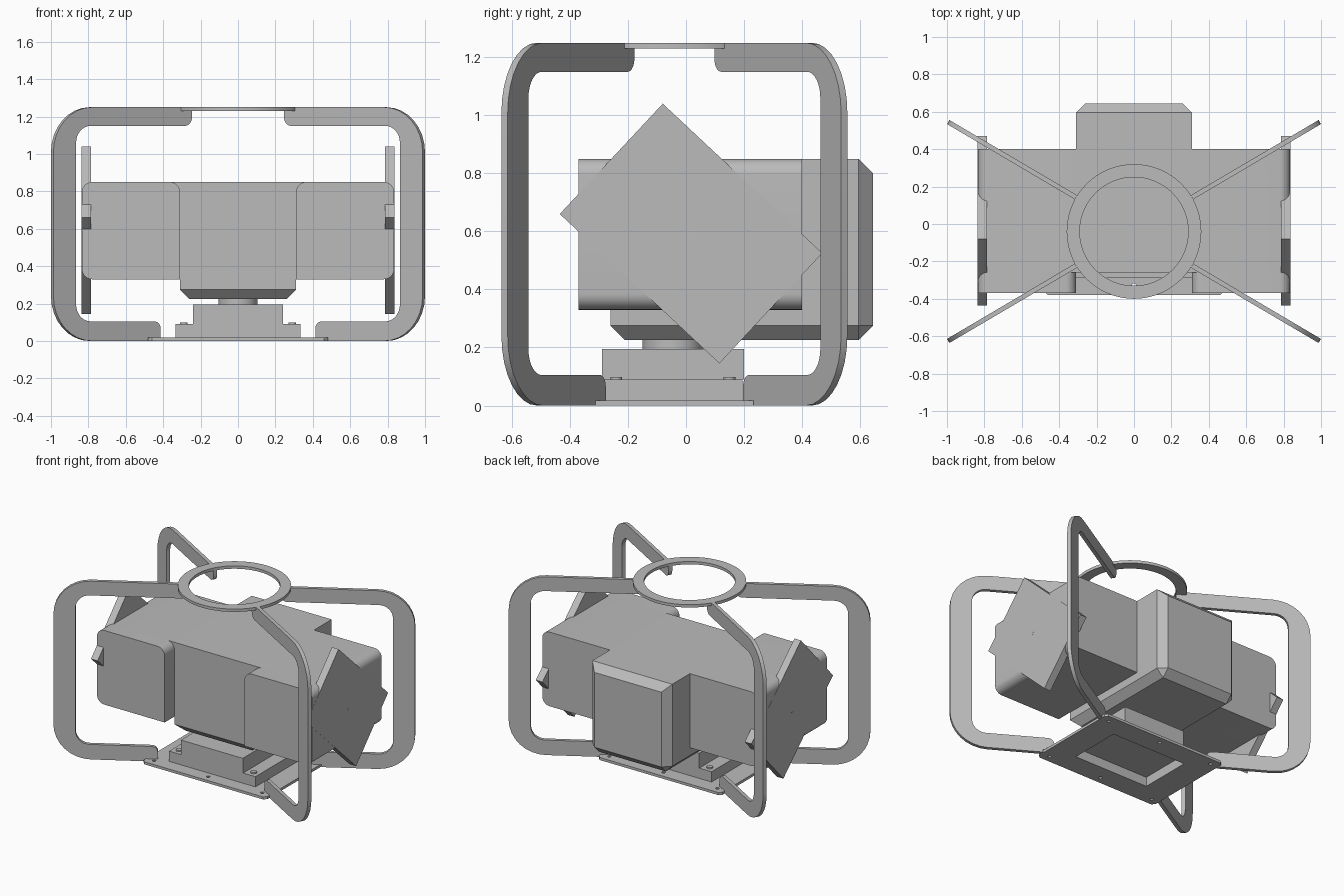
import bpy, bmesh, math
from mathutils import Matrix, Vector

old = bpy.data.objects.get("Cube")
if old:
    bpy.data.objects.remove(old, do_unlink=True)

grey = bpy.data.materials.new("satin_grey")
grey.use_nodes = True
GREY = (0.5, 0.5, 0.5, 1)
grey.diffuse_color = GREY
grey.node_tree.nodes["Principled BSDF"].inputs["Base Color"].default_value = GREY

CY = -0.04          # y of the turning axis
ARM_ANGLE = math.radians(30.5)


def finish(name, bm, smooth=False):
    bmesh.ops.recalc_face_normals(bm, faces=bm.faces)
    mesh = bpy.data.meshes.new(name)
    bm.to_mesh(mesh)
    bm.free()
    mesh.materials.append(grey)
    ob = bpy.data.objects.new(name, mesh)
    bpy.context.collection.objects.link(ob)
    if smooth:
        shade(ob)
    return ob


def activate(ob):
    bpy.ops.object.select_all(action='DESELECT')
    ob.select_set(True)
    bpy.context.view_layer.objects.active = ob


def shade(ob):
    activate(ob)
    bpy.ops.object.shade_smooth_by_angle(angle=math.radians(30))


def box_bm(x, y, z):
    bm = bmesh.new()
    size = [b - a for a, b in (x, y, z)]
    mid = [(a + b) / 2 for a, b in (x, y, z)]
    bmesh.ops.create_cube(bm, size=1, matrix=Matrix.Translation(mid) @ Matrix.Diagonal(size + [1]))
    return bm


def box(name, x, y, z):
    return finish(name, box_bm(x, y, z))


def rod(name, centre, radius, length, axis='Z', sides=24):
    bm = bmesh.new()
    turn = Matrix.Rotation(math.pi / 2, 4, 'Y') if axis == 'X' else Matrix()
    bmesh.ops.create_cone(bm, cap_ends=True, segments=sides, radius1=radius, radius2=radius,
                          depth=length, matrix=Matrix.Translation(centre) @ turn)
    return finish(name, bm, True)


def rounded(corners, steps=8):
    """Turn (u, v, radius) right-angle corners into an outline."""
    pts = []
    for i, (u, v, r) in enumerate(corners):
        p = Vector((u, v))
        if not r:
            pts.append(p)
            continue
        a = (Vector(corners[i - 1][:2]) - p).normalized() * r
        b = (Vector(corners[(i + 1) % len(corners)][:2]) - p).normalized() * r
        for k in range(steps + 1):
            t = k / steps * math.pi / 2
            pts.append(p + a * (1 - math.sin(t)) + b * (1 - math.cos(t)))
    return pts


def prism(name, outline, place, start, end, smooth=True):
    """Extrude an outline; place maps (u, v, depth) to a point."""
    bm = bmesh.new()
    rings = [[bm.verts.new(place(p[0], p[1], d)) for p in outline] for d in (start, end)]
    bm.faces.new(rings[0])
    bm.faces.new(rings[1][::-1])
    n = len(outline)
    for i in range(n):
        j = (i + 1) % n
        bm.faces.new((rings[0][i], rings[0][j], rings[1][j], rings[1][i]))
    return finish(name, bm, smooth)


def combine(target, other, operation):
    mod = target.modifiers.new("combine", 'BOOLEAN')
    mod.operation, mod.solver, mod.object = operation, 'EXACT', other
    activate(target)
    bpy.ops.object.modifier_apply(modifier=mod.name)
    bpy.data.objects.remove(other, do_unlink=True)


# Central housing, chamfered around its underside and back
bm = box_bm((-0.31, 0.31), (-0.26, 0.645), (0.225, 0.85))
edges = [e for e in bm.edges
         if all(v.co.z < 0.3 for v in e.verts) or all(v.co.y > 0.6 for v in e.verts)]
bmesh.ops.bevel(bm, geom=edges, offset=0.05, segments=1, affect='EDGES')
housing = finish("housing", bm)

# Cross body with rounded outer edges, and the two front lobes
upright = lambda u, v, d: (u, d, v)
W, LOW, TOP, R = 0.835, 0.33, 0.85, 0.055
cross = rounded([(-W, LOW, R), (W, LOW, R), (W, TOP, R), (-W, TOP, R)])
combine(housing, prism("cross_body", cross, upright, -0.26, 0.40, False), 'UNION')
for side in (-1, 1):
    lobe = rounded([(side * 0.31, LOW, 0), (side * W, LOW, R),
                    (side * W, TOP, R), (side * 0.31, TOP, R)])
    combine(housing, prism("front_lobe", lobe, upright, -0.37, -0.25, False), 'UNION')
shade(housing)

# Tilted end plates with a small centre hole
plate_outline = [(-0.08, 1.04), (0.47, 0.525), (0.115, 0.145), (-0.435, 0.66)]
for side, label in ((-1, "right"), (1, "left")):
    plate = prism(label + "_end_plate", plate_outline,
                  lambda u, v, d: (side * d, u, v), 0.785, 0.836, False)
    combine(plate, rod("hole", (side * 0.81, 0.02, 0.59), 0.018, 0.2, 'X'), 'DIFFERENCE')

# Base plate with cut corners, mounting holes and an open window
X, Y, C = 0.48, 0.34, 0.02
base_outline = [(X, C - Y), (X, Y - C), (X - C, Y), (C - X, Y),
                (-X, Y - C), (-X, C - Y), (C - X, -Y), (X - C, -Y)]
base = prism("base_plate", base_outline, lambda u, v, d: (u, CY + v, d), 0, 0.018, False)
for hx in (-0.42, 0, 0.42):
    for hy in (-0.29, 0.29):
        combine(base, rod("hole", (hx, CY + hy, 0), 0.012, 0.1, sides=12), 'DIFFERENCE')
window = ((-0.29, 0.29), (CY - 0.185, CY + 0.185))
combine(base, box("window", *window, (-0.1, 0.1)), 'DIFFERENCE')

# Stepped pedestal, hollow underneath, with screws on its ledges
pedestal = box("pedestal_foot", (-0.335, 0.335), (-0.285, 0.195), (0.018, 0.09))
combine(pedestal, box("hollow", *window, (-0.1, 0.065)), 'DIFFERENCE')
box("pedestal_block", (-0.24, 0.24), (-0.29, 0.2), (0.09, 0.195))
for sx in (-0.29, 0.29):
    for sy in (-0.24, 0.15):
        rod("pedestal_screw", (sx, sy, 0.093), 0.02, 0.012, sides=16)
rod("neck", (0, -0.045, 0.215), 0.105, 0.06, sides=48)

# Top ring
ring = rod("top_ring", (0, CY, 1.24), 0.36, 0.02, sides=64)
combine(ring, rod("ring_hole", (0, CY, 1.24), 0.29, 0.1, sides=64), 'DIFFERENCE')
shade(ring)

# Four C-shaped guard arms, notched for the ring and base plate
arm = rounded([(0.557, 0, 0), (1.153, 0, 0.24), (1.153, 1.25, 0.24), (0.36, 1.25, 0),
               (0.36, 1.23, 0), (0.293, 1.23, 0), (0.293, 1.15, 0.045), (1.012, 1.15, 0.09),
               (1.012, 0.105, 0.09), (0.487, 0.105, 0.04), (0.487, 0.018, 0), (0.557, 0.018, 0)])
ca, sa = math.cos(ARM_ANGLE), math.sin(ARM_ANGLE)
for sx, across in ((-1, "right"), (1, "left")):
    for sy, along in ((-1, "front"), (1, "back")):
        prism(f"{along}_{across}_guard_arm", arm,
              lambda u, v, d: (sx * (u * ca - d * sa), CY + sy * (u * sa + d * ca), v),
              -0.0125, 0.0125)
